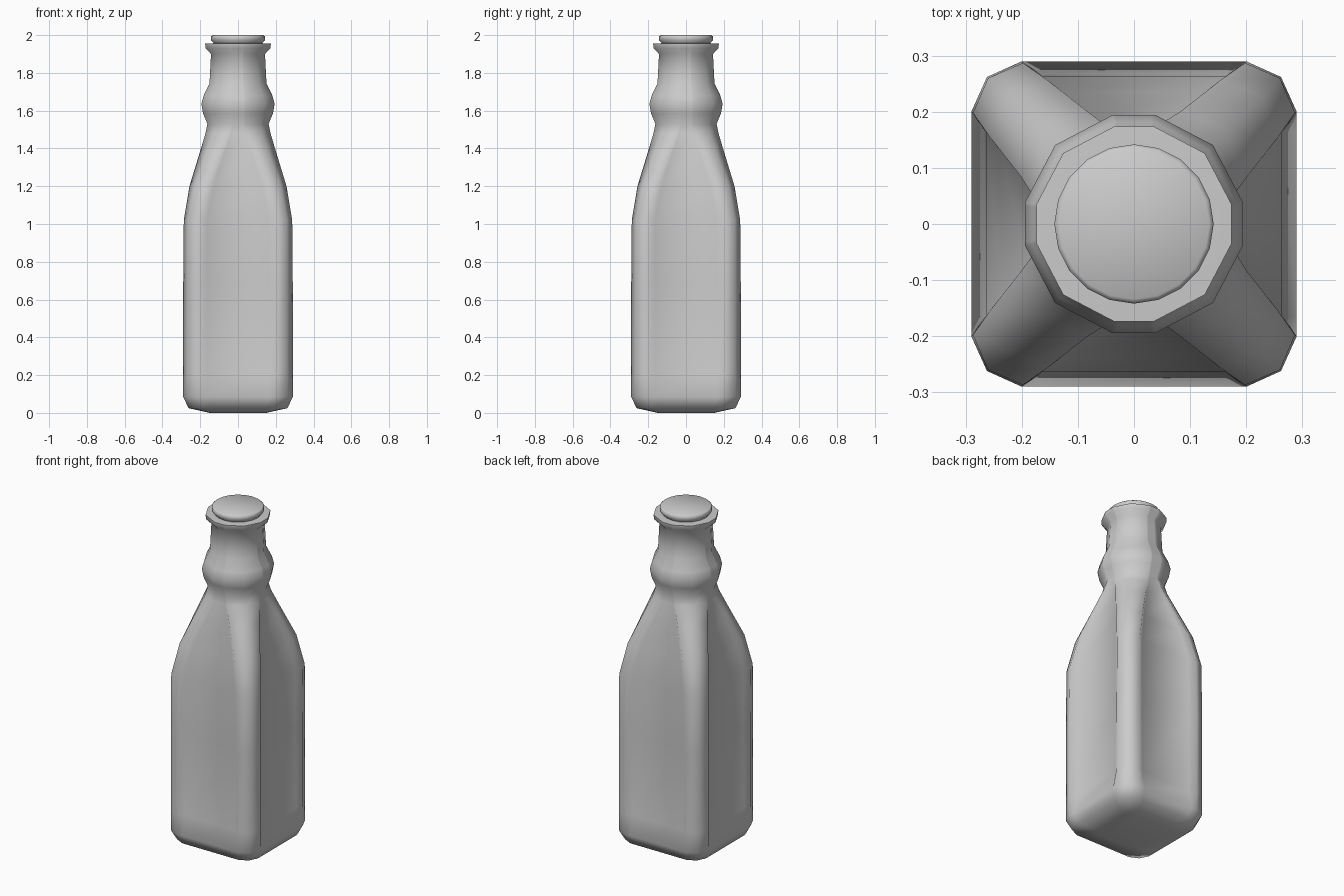
import bpy, bmesh, math

if "Cube" in bpy.data.objects:
    bpy.data.objects.remove(bpy.data.objects["Cube"])


def square_ring(z, a, s, d, r):
    """Square outline with faceted corner columns; side panels sunk by r."""
    side = [(-d, -d), (-s, -a), (-0.83 * s, -a + r), (0.83 * s, -a + r), (s, -a)]
    pts = []
    for k in range(4):
        c, n = round(math.cos(k * math.pi / 2)), round(math.sin(k * math.pi / 2))
        pts += [(x * c - y * n, x * n + y * c, z) for x, y in side]
    return pts


def round_ring(z, r, sides=12):
    return [(r * math.cos(2 * math.pi * i / sides),
             r * math.sin(2 * math.pi * i / sides), z) for i in range(sides)]


def loft(name, rings, angle):
    bm = bmesh.new()
    loops = [[bm.verts.new(p) for p in ring] for ring in rings]
    n = len(loops[0])
    for lo, hi in zip(loops, loops[1:]):
        for i in range(n):
            j = (i + 1) % n
            bm.faces.new((lo[i], lo[j], hi[j], hi[i]))
    bm.faces.new(loops[0][::-1])
    bm.faces.new(loops[-1])
    bmesh.ops.recalc_face_normals(bm, faces=bm.faces[:])
    mesh = bpy.data.meshes.new(name)
    bm.to_mesh(mesh)
    bm.free()
    obj = bpy.data.objects.new(name, mesh)
    bpy.context.collection.objects.link(obj)
    bpy.ops.object.select_all(action='DESELECT')
    obj.select_set(True)
    bpy.context.view_layer.objects.active = obj
    bpy.ops.object.shade_smooth_by_angle(angle=math.radians(angle))
    return obj


# Square body: height, half width, flat half length, corner, panel depth
body = [
    (0.00, 0.15, 0.12, 0.14, 0),
    (0.025, 0.262, 0.185, 0.237, 0),
    (0.085, 0.29, 0.20, 0.262, 0),
    (0.20, 0.29, 0.20, 0.262, 0.023),
    (0.68, 0.29, 0.20, 0.262, 0.025),
    (1.02, 0.287, 0.198, 0.26, 0.023),
    (1.20, 0.257, 0.155, 0.227, 0.02),
    (1.38, 0.202, 0.085, 0.163, 0.012),
    (1.48, 0.172, 0.045, 0.128, 0),
]
# Round neck with bulge and collar: height, radius
neck = [(1.53, 0.162), (1.585, 0.185), (1.635, 0.194), (1.68, 0.182),
        (1.745, 0.151), (1.80, 0.148), (1.90, 0.143), (1.93, 0.172),
        (1.955, 0.174), (1.957, 0.13)]
rings = [square_ring(*row) for row in body]
rings += [square_ring(z, r, 0.2 * r, 0.725 * r, 0) for z, r in neck]
loft("bottle", rings, 70)

# Cap sitting in the mouth
cap = [(1.94, 0.125), (1.96, 0.130), (1.972, 0.142), (1.994, 0.142), (2.0, 0.134)]
loft("cap", [round_ring(z, r, 20) for z, r in cap], 70)
